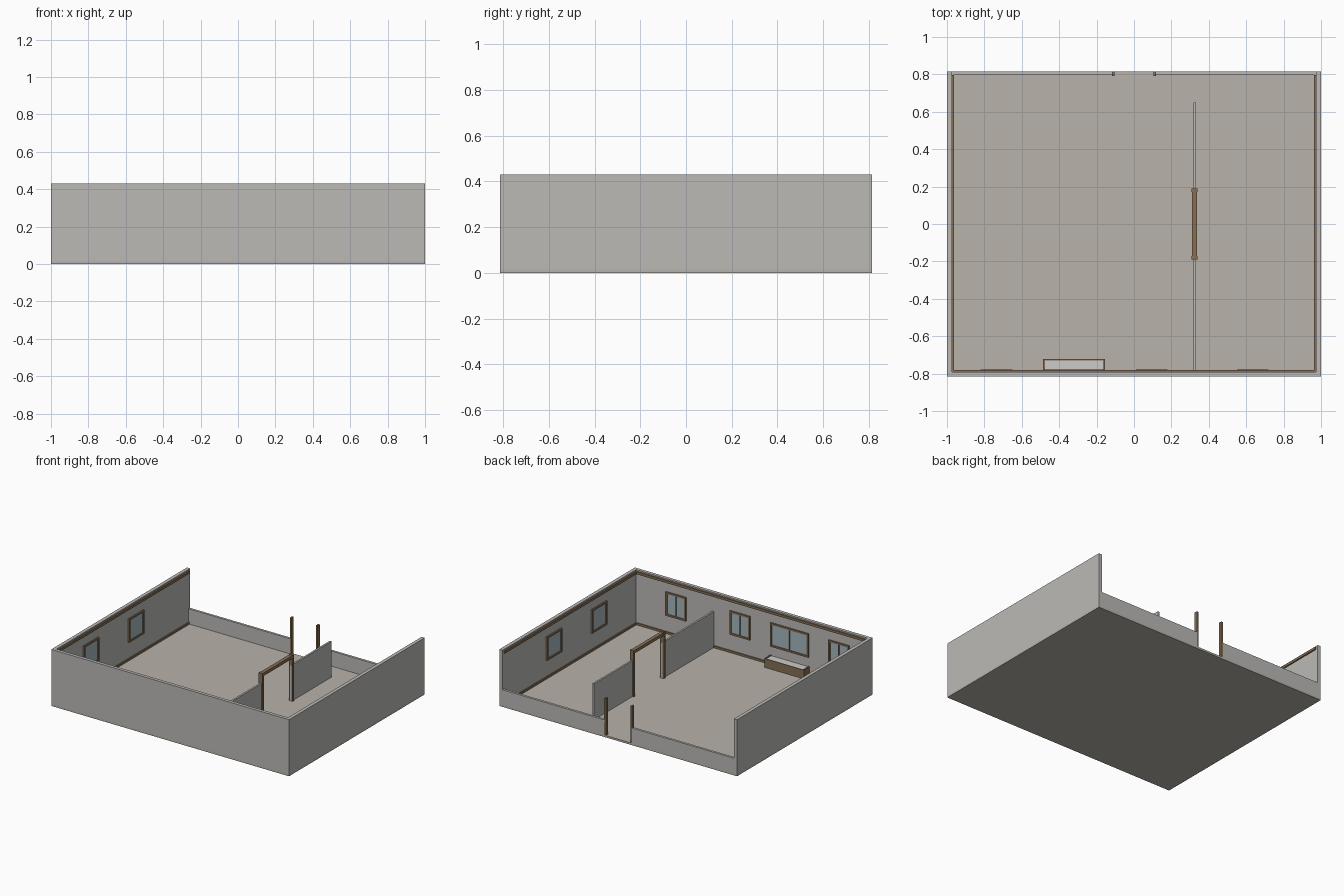
import bpy, bmesh

if "Cube" in bpy.data.objects:
    bpy.data.objects.remove(bpy.data.objects["Cube"])


def mat(name, rgb):
    m = bpy.data.materials.new(name)
    m.diffuse_color = (*rgb, 1)
    m.use_nodes = True
    m.node_tree.nodes["Principled BSDF"].inputs["Base Color"].default_value = m.diffuse_color
    return m


WALL = mat("wall_grey", (0.50, 0.49, 0.47))
FLOOR = mat("floor_beige", (0.48, 0.45, 0.40))
WOOD = mat("dark_wood", (0.24, 0.16, 0.09))
GLASS = mat("glass", (0.38, 0.47, 0.52))
TOP = mat("bench_top", (0.60, 0.60, 0.59))


def boxes(name, spans, material):
    """One object made of boxes, each given as (x0, x1, y0, y1, z0, z1)."""
    bm = bmesh.new()
    for x0, x1, y0, y1, z0, z1 in spans:
        geo = bmesh.ops.create_cube(bm, size=1)
        for v in geo["verts"]:
            v.co.x = x0 if v.co.x < 0 else x1
            v.co.y = y0 if v.co.y < 0 else y1
            v.co.z = z0 if v.co.z < 0 else z1
    me = bpy.data.meshes.new(name)
    bm.to_mesh(me)
    bm.free()
    me.materials.append(material)
    ob = bpy.data.objects.new(name, me)
    bpy.context.collection.objects.link(ob)
    return ob


X, Y, H, F = 1.0, 0.815, 0.43, 0.015     # half sizes, wall height, floor top
XI, YI = 0.973, 0.79                     # inner wall faces

# floor slab
boxes("floor", [(-X, X, -Y, Y, 0, F)], FLOOR)

# three full-height walls
boxes("front_wall", [(-X, X, -Y, -YI, F, H)], WALL)
boxes("left_wall", [(-X, -XI, -YI, Y, F, H)], WALL)
boxes("right_wall", [(XI, X, -YI, Y, F, H)], WALL)

# low back wall with a doorway between two posts
boxes("back_low_wall", [(-XI, -0.115, 0.797, Y, F, 0.13),
                        (0.115, XI, 0.797, Y, F, 0.13)], WALL)
for side, x in (("left", -0.11), ("right", 0.11)):
    boxes(side + "_door_post", [(x - 0.007, x + 0.007, 0.79, Y, F, 0.295)], WOOD)

# crown and base trim along the inside of the full walls
for name, z0, z1, d in (("crown_trim", 0.402, 0.42, 0.01), ("base_trim", F, 0.03, 0.008)):
    boxes(name, [(-XI, XI, -YI, -YI + d, z0, z1),
                 (-XI, -XI + d, -YI + d, 0.797, z0, z1),
                 (XI - d, XI, -YI + d, 0.797, z0, z1)], WOOD)

# partition in two pieces
boxes("partition", [(0.317, 0.331, -YI, -0.17, F, 0.288),
                    (0.317, 0.331, 0.17, 0.65, F, 0.288)], WALL)

# inner door frame
boxes("inner_door_frame", [(0.307, 0.339, -0.19, -0.172, F, 0.365),
                           (0.307, 0.339, 0.172, 0.19, F, 0.365),
                           (0.309, 0.337, -0.172, 0.172, 0.34, 0.363)], WOOD)


def window(name, wall, c, w, mullion):
    """Framed window on the inside face of a wall, centred at c along it."""
    z0, z1, t = 0.153, 0.333, 0.013
    a, b = c - w / 2, c + w / 2

    def span(p, q, lo, hi, depth):
        if wall == "front":
            return (p, q, -YI, -YI + depth, lo, hi)
        if wall == "left":
            return (-XI, -XI + depth, p, q, lo, hi)
        return (XI - depth, XI, p, q, lo, hi)

    d = 0.011
    bars = [span(a, a + t, z0, z1, d), span(b - t, b, z0, z1, d),
            span(a + t, b - t, z0, z0 + t, d), span(a + t, b - t, z1 - t, z1, d)]
    if mullion:
        bars.append(span(c - 0.004, c + 0.004, z0 + t, z1 - t, d))
    boxes(name + "_frame", bars, WOOD)
    boxes(name + "_glass", [span(a + t, b - t, z0 + t, z1 - t, 0.004)], GLASS)


# windows
for i, (c, w) in enumerate(((-0.735, 0.17), (-0.32, 0.32), (0.095, 0.17), (0.635, 0.17))):
    window(f"front_window_{i + 1}", "front", c, w, True)
for wall, centres in (("left", (-0.38, 0.16)), ("right", (-0.34, 0.2))):
    for i, c in enumerate(centres):
        window(f"{wall}_window_{i + 1}", wall, c, 0.18, False)

# bench under the wide window
bx0, bx1, by0, by1 = -0.487, -0.155, -YI, -0.722
boxes("bench_frame", [(bx0, bx0 + 0.01, by0, by1, F, 0.085),
                      (bx1 - 0.01, bx1, by0, by1, F, 0.085),
                      (bx0 + 0.01, bx1 - 0.01, by1 - 0.008, by1, F, 0.082)], WOOD)
boxes("bench_top", [(bx0 + 0.01, bx1 - 0.01, by0, by1 - 0.008, F, 0.08)], TOP)
